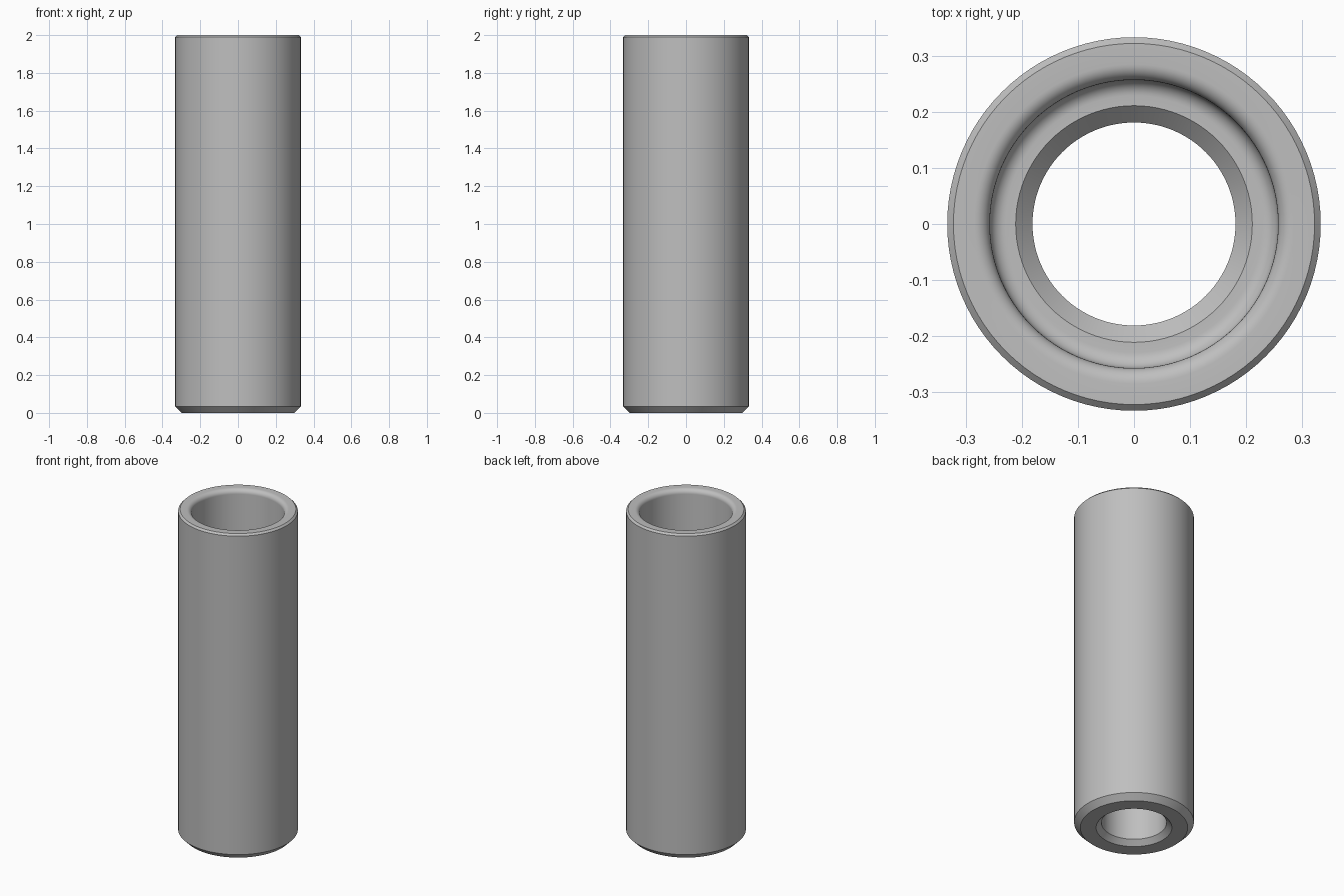
import bpy
import bmesh
from math import cos, sin, pi, radians

cube = bpy.data.objects.get("Cube")
if cube:
    bpy.data.objects.remove(cube, do_unlink=True)

SEGMENTS = 96
OUTER, BORE, HOLE = 0.333, 0.257, 0.181     # radii of the sleeve
TOP, FLOOR = 2.0, 0.35                      # rim height and bore floor height
EDGE, FOOT, SINK, ROUND = 0.011, 0.034, 0.03, 0.028


def arc(r, z, radius, start, end, steps=8):
    """Points of a rounded corner, as (radius, height)."""
    angles = [radians(start + (end - start) * i / steps) for i in range(steps + 1)]
    return [(r + radius * cos(a), z + radius * sin(a)) for a in angles]


# Cross-section, from the foot up the outside and back down the inside
profile = [
    (HOLE + SINK, 0), (OUTER - FOOT, 0), (OUTER, FOOT),
    (OUTER, TOP - EDGE), (OUTER - EDGE, TOP),
]
profile += arc(BORE + ROUND, TOP - ROUND, ROUND, 90, 180)         # rounded lip
profile += arc(BORE - ROUND, FLOOR + ROUND, ROUND, 0, -90)        # floor fillet
profile += [(HOLE + SINK, FLOOR), (HOLE, FLOOR - SINK), (HOLE, SINK)]

# Sleeve: revolve the closed cross-section
bm = bmesh.new()
verts = [bm.verts.new((r, 0, z)) for r, z in profile]
edges = [bm.edges.new((v, verts[i - 1])) for i, v in enumerate(verts)]
bmesh.ops.spin(bm, geom=verts + edges, cent=(0, 0, 0), axis=(0, 0, 1),
               angle=2 * pi, steps=SEGMENTS, use_merge=True)
bmesh.ops.remove_doubles(bm, verts=bm.verts, dist=0.0001)
bmesh.ops.recalc_face_normals(bm, faces=bm.faces)
mesh = bpy.data.meshes.new("sleeve")
bm.to_mesh(mesh)
bm.free()

sleeve = bpy.data.objects.new("sleeve", mesh)
bpy.context.collection.objects.link(sleeve)

# Plain grey metal
grey = bpy.data.materials.new("grey metal")
grey.use_nodes = True
colour = (0.52, 0.52, 0.52, 1)
grey.diffuse_color = colour
grey.node_tree.nodes["Principled BSDF"].inputs["Base Color"].default_value = colour
mesh.materials.append(grey)

bpy.context.view_layer.objects.active = sleeve
sleeve.select_set(True)
bpy.ops.object.shade_smooth_by_angle(angle=radians(30))
